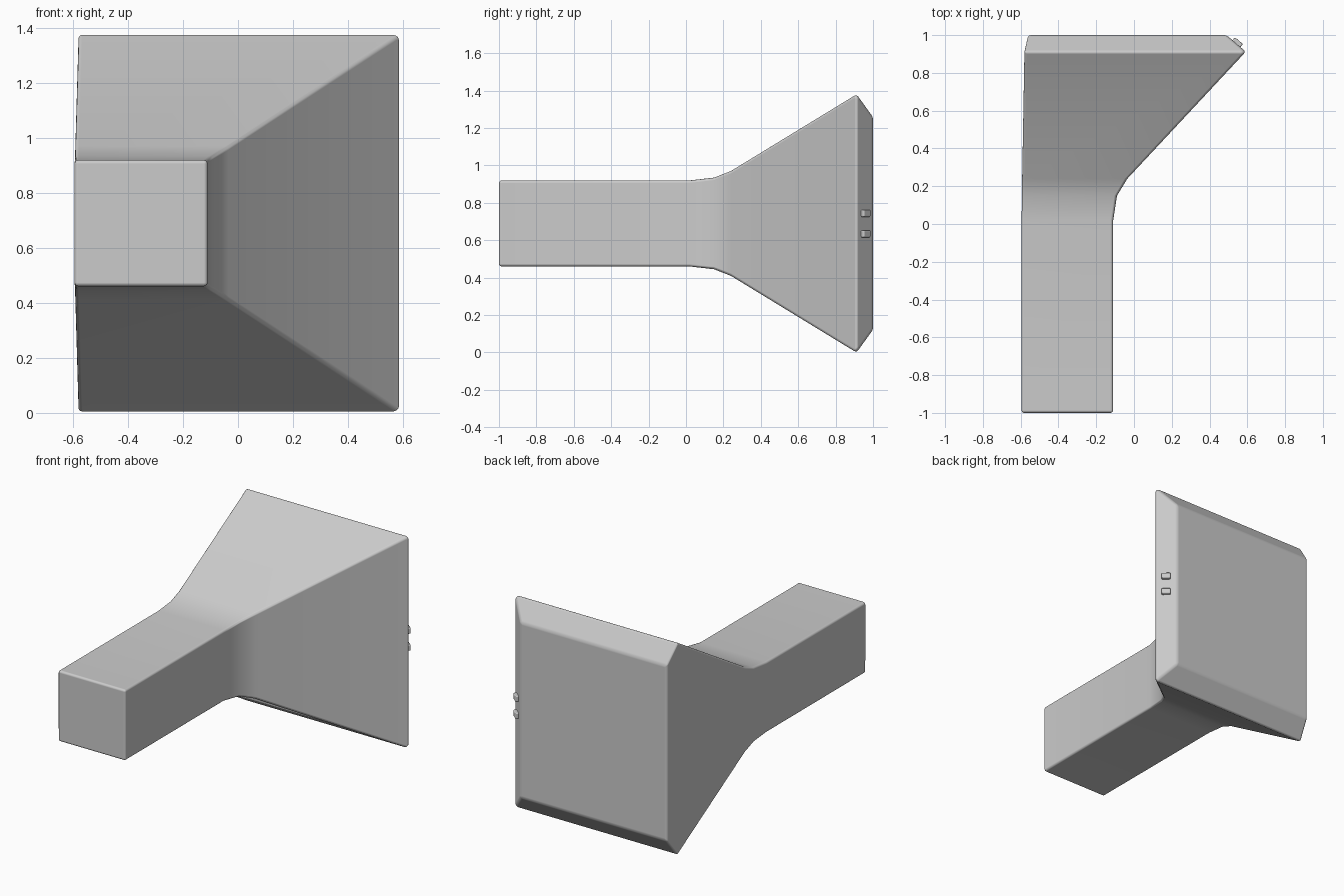
import bpy
import math

cube = bpy.data.objects.get("Cube")
if cube:
    bpy.data.objects.remove(cube, do_unlink=True)

MID_Z = 0.69


def finish(obj, width, segments):
    """Round the hard edges and shade smoothly."""
    bevel = obj.modifiers.new("edge_rounding", "BEVEL")
    bevel.width = width
    bevel.segments = segments
    bevel.limit_method = "ANGLE"
    bevel.angle_limit = math.radians(35)
    bevel.harden_normals = True
    bpy.ops.object.select_all(action="DESELECT")
    obj.select_set(True)
    bpy.context.view_layer.objects.active = obj
    bpy.ops.object.shade_smooth_by_angle(angle=math.radians(35))


def loft(name, sections):
    """Skin rectangular sections along y: (y, x_min, x_max, half_height)."""
    verts, faces = [], []
    for y, x0, x1, h in sections:
        verts += [(x0, y, MID_Z - h), (x1, y, MID_Z - h),
                  (x1, y, MID_Z + h), (x0, y, MID_Z + h)]
    for ring in range(len(sections) - 1):
        a = ring * 4
        for i in range(4):
            j = (i + 1) % 4
            faces.append((a + i, a + j, a + j + 4, a + i + 4))
    last = len(verts) - 4
    faces += [(3, 2, 1, 0), tuple(range(last, last + 4))]
    # Orient every face outward
    faces = [tuple(reversed(f)) for f in faces]
    mesh = bpy.data.meshes.new(name)
    mesh.from_pydata(verts, [], faces)
    mesh.validate()
    bpy.ops.object.select_all(action="DESELECT")
    obj = bpy.data.objects.new(name, mesh)
    bpy.context.collection.objects.link(obj)
    bpy.context.view_layer.objects.active = obj
    obj.select_set(True)
    bpy.ops.object.mode_set(mode="EDIT")
    bpy.ops.mesh.select_all(action="SELECT")
    bpy.ops.mesh.normals_make_consistent(inside=False)
    bpy.ops.object.mode_set(mode="OBJECT")
    return obj


# Square neck, curved transition, flared horn and chamfered back
body = loft("flared_body", [
    (-1.0, -0.595, -0.11, 0.23),
    (0.02, -0.595, -0.11, 0.23),
    (0.15, -0.593, -0.09, 0.245),
    (0.24, -0.592, -0.035, 0.28),
    (0.912, -0.58, 0.592, 0.69),
    (1.0, -0.56, 0.49, 0.568),
])
finish(body, 0.014, 3)

# Two small buttons on the chamfer of the left side
for name, z in (("lower_button", 0.634), ("upper_button", 0.744)):
    bpy.ops.mesh.primitive_cube_add(
        size=1, location=(0.546, 0.959, z),
        rotation=(0, 0, math.radians(49)))
    button = bpy.context.object
    button.name = name
    button.scale = (0.03, 0.056, 0.038)
    bpy.ops.object.transform_apply(location=False, rotation=False, scale=True)
    finish(button, 0.007, 3)
